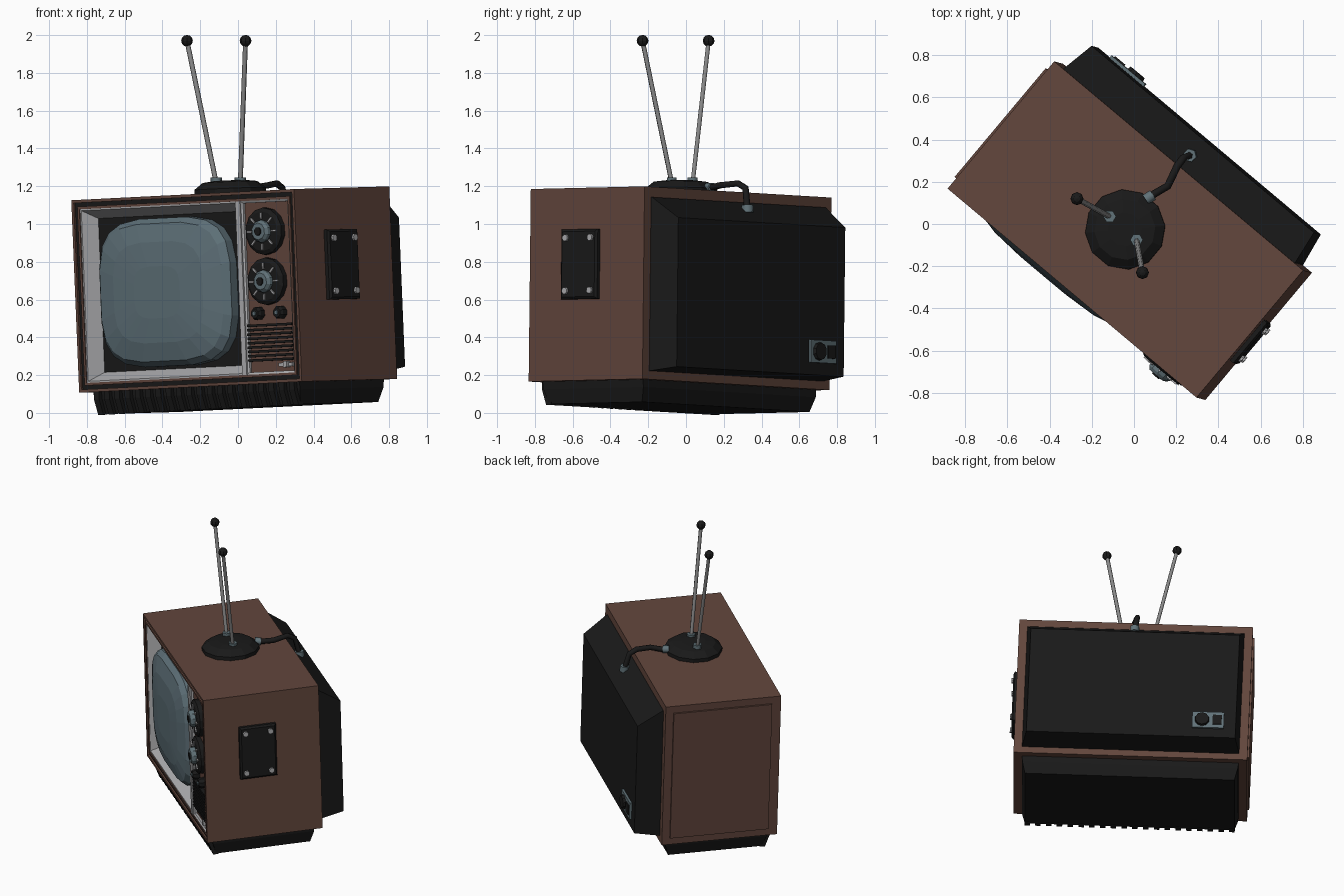
import bpy, bmesh
from math import sin, cos, pi, copysign
from mathutils import Vector, Matrix

if "Cube" in bpy.data.objects:
    bpy.data.objects.remove(bpy.data.objects["Cube"])

# Cabinet frame: x = width, y = depth (front is -y), z = up from cabinet underside
U = Vector((.766, -.643, .0385)).normalized()
Wv = U.cross(Vector((.643, .766, .018))).normalized()
Dv = Wv.cross(U)
M = Matrix((U, Dv, Wv)).transposed().to_4x4()
M.translation = Vector((-.041, -.026, 1.1625)) - 1.02 * Wv


def material(name, r, g, b):
    m = bpy.data.materials.new(name)
    m.diffuse_color = (r, g, b, 1)
    m.use_nodes = True
    m.node_tree.nodes["Principled BSDF"].inputs["Base Color"].default_value = m.diffuse_color
    return m


BROWN = material("brown", .125, .062, .046)
BLACK = material("black", .01, .01, .01)
SILVER = material("silver", .42, .42, .43)
GLASS = material("glass", .11, .16, .185)
STEEL = material("steel", .12, .17, .19)
ROD = material("rod", .25, .25, .25)


def finish(name, bm, mat, xf=M):
    bmesh.ops.recalc_face_normals(bm, faces=bm.faces)
    me = bpy.data.meshes.new(name)
    bm.to_mesh(me)
    bm.free()
    me.transform(xf)
    me.materials.append(mat)
    ob = bpy.data.objects.new(name, me)
    bpy.context.collection.objects.link(ob)
    return ob


def loft(name, rings, mat, closed=False):
    """Bridge point loops; cap the ends, or join last to first when closed."""
    bm = bmesh.new()
    vs = [[bm.verts.new(p) for p in r] for r in rings]
    n = len(vs[0])
    pairs = list(zip(vs, vs[1:])) + ([(vs[-1], vs[0])] if closed else [])
    for a, b in pairs:
        for i in range(n):
            j = (i + 1) % n
            bm.faces.new((a[i], a[j], b[j], b[i]))
    if not closed:
        bm.faces.new(vs[0])
        bm.faces.new(vs[-1])
    return finish(name, bm, mat)


def rect(x0, x1, z0, z1, y):
    return [(x0, y, z0), (x1, y, z0), (x1, y, z1), (x0, y, z1)]


def inset(i, y, x0=-.77, x1=.77, z0=0, z1=1.02):
    return rect(x0 + i, x1 - i, z0 + i, z1 - i, y)


def flat(hx, y0, y1, z):
    return [(-hx, y0, z), (hx, y0, z), (hx, y1, z), (-hx, y1, z)]


def box(name, x0, x1, y0, y1, z0, z1, mat):
    return loft(name, [rect(x0, x1, z0, z1, y0), rect(x0, x1, z0, z1, y1)], mat)


def disc(name, c, profile, mat, n=12, axis="y"):
    """Turned part: profile of (radius, offset along axis)."""
    def pt(r, o, t):
        p = {"x": (o, r * cos(t), r * sin(t)), "y": (r * cos(t), o, r * sin(t)),
             "z": (r * cos(t), r * sin(t), o)}[axis]
        return Vector(c) + Vector(p)
    return loft(name, [[pt(r, o, 2 * pi * (i + .5) / n) for i in range(n)]
                       for r, o in profile], mat)


def tube(name, pts, r, mat):
    cu = bpy.data.curves.new(name, "CURVE")
    cu.dimensions = "3D"
    cu.bevel_depth, cu.bevel_resolution, cu.use_fill_caps = r, 1, True
    s = cu.splines.new("POLY")
    s.points.add(len(pts) - 1)
    for p, q in zip(s.points, pts):
        p.co = (*q, 1)
    cu.materials.append(mat)
    ob = bpy.data.objects.new(name, cu)
    bpy.context.collection.objects.link(ob)


F = -.393  # front plane

# Cabinet shell with recessed front, and trim frames
loft("cabinet", [inset(0, .393), inset(0, F), inset(.016, F), inset(.016, F + .125)], BROWN)
for nm, a, b, y, m in (("outer_trim", .016, .036, F + .012, BLACK),
                       ("inner_trim", .036, .05, F + .004, BROWN)):
    loft(nm, [inset(a, F + .11), inset(a, y), inset(b, y), inset(b, F + .11)], m, True)
loft("left_side_panel", [[(x, y, z) for y, z in ((-.33, .05), (.34, .05), (.34, .97), (-.33, .97))]
                         for x in (-.76, -.782)], BROWN)

# Sloped silver screen surround and dark mask behind the screen
S = dict(x0=-.72, x1=.365, z0=.05, z1=.97)
loft("screen_surround", [inset(0, F + .01, **S), inset(.008, F + .01, **S),
                         inset(.055, F + .1, **S), inset(0, F + .1, **S)], SILVER, True)
box("screen_mask", -.68, .33, F + .095, F + .115, .08, .94, BLACK)


# Bulging picture tube, rounded-square outline
def tube_ring(s, y, n=20):
    pts = []
    for i in range(n):
        t = 2 * pi * (i + .5) / n
        k = [copysign(abs(f(t)) ** .55, f(t)) for f in (cos, sin)]
        pts.append((-.178 + .455 * s * k[0], y, .51 + .395 * s * k[1]))
    return pts


loft("screen", [tube_ring(s, F + y) for s, y in
                ((1, .1), (1, .04), (.93, .005), (.68, -.022), (.35, -.032))], GLASS)

# Control panel
box("panel_divider", .36, .392, F, F + .1, .05, .97, SILVER)
box("control_panel", .39, .72, F + .03, F + .1, .05, .97, BROWN)
P = dict(x0=.39, x1=.72, z0=.05, z1=.97)
loft("panel_frame", [inset(0, F + .05, **P), inset(0, F + .008, **P),
                     inset(.012, F + .015, **P), inset(.012, F + .05, **P)], SILVER, True)
for z in (.805, .54):
    c = (.548, F, z)
    disc("channel_dial", c, [(.125, .04), (.125, .0), (.105, -.012)], BLACK, 14)
    disc("dial_hub", c, [(.062, 0), (.058, -.03), (.045, -.045)], STEEL, 10)
    disc("dial_cap", c, [(.025, -.03), (.022, -.052)], BLACK, 8)
    for k in range(8):
        t = 2 * pi * k / 8
        e, f = Vector((cos(t), 0, sin(t))), Vector((-sin(t), 0, cos(t)))
        loft("dial_mark", [[Vector(c) + e * r + f * w + Vector((0, y, 0))
                            for r, w in ((.066, -.005), (.1, -.005), (.1, .005), (.066, .005))]
                           for y in (-.005, -.02)], SILVER)
for x in (.475, .628):
    disc("small_knob", (x, F, .372), [(.036, .04), (.036, .0), (.026, -.015)], BLACK, 8)
    disc("small_knob_cap", (x, F, .372), [(.014, 0), (.012, -.022)], STEEL, 6)
for i in range(9):
    z = .118 + i * .023
    box("speaker_slat", .402, .71, F + .005, F + .05, z, z + .013, BLACK)
box("badge_plate", .6, .695, F + .015, F + .05, .085, .105, SILVER)
box("power_switch", .645, .67, F, F + .05, .08, .112, SILVER)

# Rear housing with sloped top
loft("rear_housing", [rect(-.715, .715, .045, .965, .38), rect(-.715, .715, .045, .965, .4),
                      rect(-.688, .688, .065, .855, .56)], BLACK)
box("rear_socket_plate", -.61, -.4, .55, .575, .13, .25, STEEL)
disc("rear_socket", (-.465, .57, .19), [(.05, 0), (.045, .022)], BLACK, 10)
box("rear_socket_slot", -.595, -.535, .57, .582, .155, .225, BLACK)

# Plinth with ribbed front
loft("plinth", [flat(.715, -.345, .35, .01), flat(.71, -.34, .35, -.04),
                flat(.69, -.315, .325, -.118)], BLACK)
for i in range(20):
    x = -.675 + i * 1.35 / 19
    loft("plinth_rib", [[(x + a, y, z) for y, z in ((-.365, .005), (-.365, -.04), (-.335, -.122),
                                                    (-.3, -.122), (-.3, .005))]
                        for a in (-.018, .018)], BLACK)

# Side plate with corner studs
loft("side_plate", [[(x, y, z) for y, z in ((-.16 + i, .43 + i), (.09 - i, .43 + i),
                                            (.09 - i, .80 - i), (-.16 + i, .80 - i))]
                    for x, i in ((.76, 0), (.79, 0), (.8, .012))], BLACK)
for y in (-.12, .05):
    for z in (.475, .755):
        disc("side_stud", (.8, y, z), [(.02, -.01), (.018, .012)], SILVER, 8, "x")

# Aerial base, rods, tips and cable
disc("aerial_base", (0, 0, 1.02), [(.19, -.005), (.19, .025), (.145, .06), (.08, .068)],
     BLACK, 12, "z")
for a, b in (((-.115, .035, 1.215), (-.27, .12, 1.97)), ((.012, -.075, 1.215), (.04, -.23, 1.97))):
    a, b = Vector(a), Vector(b)
    tube("aerial_rod", [a, b], .013, ROD)
    tube("aerial_socket", [a, a + Vector((0, 0, .032))], .03, STEEL)
    bm = bmesh.new()
    bmesh.ops.create_uvsphere(bm, u_segments=8, v_segments=6, radius=.031)
    finish("aerial_tip", bm, BLACK, Matrix.Translation(b))
tube("aerial_cable", [(.06, .12, 1.195), (.10, .145, 1.195), (.16, .18, 1.205), (.205, .275, 1.215),
                      (.235, .315, 1.19), (.265, .325, 1.08)], .018, BLACK)
tube("cable_collar", [(.055, .115, 1.195), (.09, .138, 1.195)], .026, STEEL)
tube("cable_plug", [(.268, .326, 1.06), (.264, .325, 1.1)], .032, STEEL)
